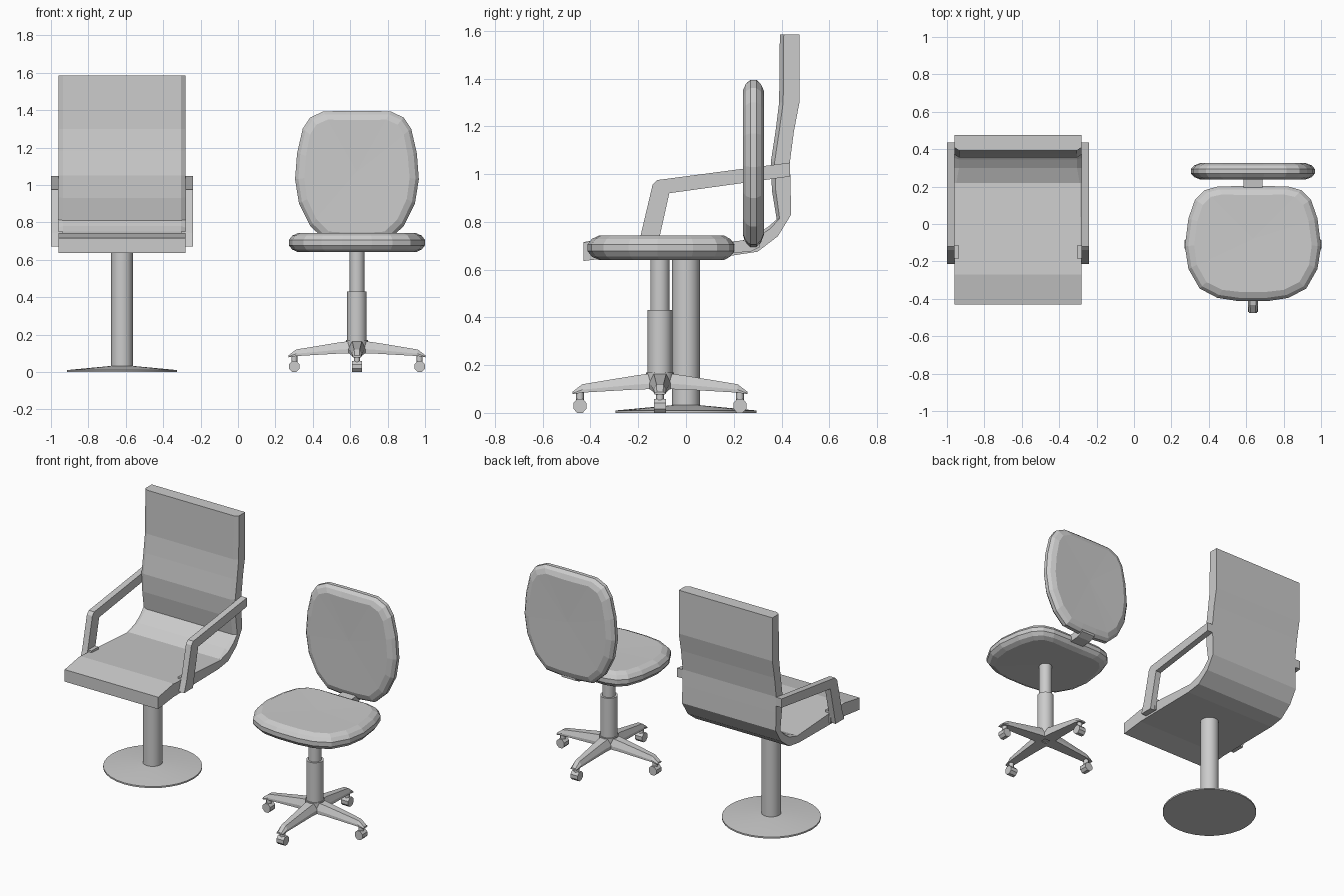
import bpy, bmesh, math
from mathutils import Vector, Matrix

cube = bpy.data.objects.get("Cube")
if cube:
    bpy.data.objects.remove(cube)

grey = bpy.data.materials.new("light_grey")
grey.use_nodes = True
grey.diffuse_color = (0.6, 0.6, 0.6, 1)
grey.node_tree.nodes["Principled BSDF"].inputs["Base Color"].default_value = (0.6, 0.6, 0.6, 1)


def finish(name, bm, smooth=False):
    bmesh.ops.recalc_face_normals(bm, faces=bm.faces)
    mesh = bpy.data.meshes.new(name)
    bm.to_mesh(mesh)
    bm.free()
    mesh.materials.append(grey)
    ob = bpy.data.objects.new(name, mesh)
    bpy.context.collection.objects.link(ob)
    if smooth:
        bpy.ops.object.select_all(action='DESELECT')
        ob.select_set(True)
        bpy.context.view_layer.objects.active = ob
        bpy.ops.object.shade_smooth_by_angle(angle=math.radians(35))
    return ob


def loft(name, rings, dish=None, matrix=None, smooth=False):
    """Skin closed rings of equal length; caps are flat, or fans to a dished centre."""
    bm = bmesh.new()
    rows = [[bm.verts.new(p) for p in ring] for ring in rings]
    n = len(rows[0])
    for a, b in zip(rows, rows[1:]):
        for i in range(n):
            j = (i + 1) % n
            bm.faces.new((a[i], a[j], b[j], b[i]))
    for row, d in ((rows[0], dish), (rows[-1], -dish if dish else None)):
        if dish is None:
            bm.faces.new(row)
        else:
            mid = sum((v.co for v in row), Vector()) / n + Vector((0, 0, d))
            bmesh.ops.triangle_fill  # fan built by hand below
            centre = bm.verts.new(mid)
            for i in range(n):
                bm.faces.new((row[i], row[(i + 1) % n], centre))
    if matrix:
        bm.transform(matrix)
    return finish(name, bm, smooth)


def turned(name, profile, x, y, sides=32):
    """Lathe a (radius, height) profile about a vertical axis."""
    turns = [math.tau * k / sides for k in range(sides)]
    return loft(name, [[(x + r * math.cos(t), y + r * math.sin(t), z) for t in turns]
                       for r, z in profile], smooth=True)


def extrude_x(name, outline, x0, x1):
    """Extrude a (y, z) outline between two x positions."""
    return loft(name, [[(x, y, z) for y, z in outline] for x in (x0, x1)])


def box(name, lo, hi):
    return extrude_x(name, [(lo[1], lo[2]), (hi[1], lo[2]), (hi[1], hi[2]), (lo[1], hi[2])],
                     lo[0], hi[0])


def cushion(name, half, thick, matrix):
    """Rounded pad: mirrored half outline, lofted through a rounded edge profile."""
    outline = half + [(-x, y) for x, y in reversed(half)]
    cy = sum(p[1] for p in outline) / len(outline)
    rings = []
    for inset, h in ((.05, 0), (.018, .14), (0, .36), (0, .64), (.018, .86), (.05, 1)):
        ring = []
        for x, y in outline:
            r = math.hypot(x, y - cy)
            s = 1 - inset / r
            ring.append((x * s, cy + (y - cy) * s, thick * h))
        rings.append(ring)
    return loft(name, rings, dish=.004, matrix=matrix)


# ---- Armchair ----
AX, HALF = -0.62, 0.34

# Shell: (inner y, z), (outer y, z), inner edge chamfer
shell = [
    ((-.43, .715), (-.43, .636), .003),
    ((-.27, .743), (-.27, .655), .003),
    ((.22, .715), (.20, .660), .010),
    ((.30, .750), (.30, .675), .025),
    ((.345, .780), (.385, .74), .025),
    ((.38, .810), (.44, .83), .025),
    ((.36, .930), (.438, .95), .025),
    ((.355, 1.05), (.435, 1.05), .025),
    ((.375, 1.18), (.452, 1.18), .025),
    ((.39, 1.30), (.475, 1.30), .025),
    ((.393, 1.585), (.475, 1.585), .025),
]
rings = []
for inner, outer, c in shell:
    i, o = Vector(inner), Vector(outer)
    s = i.lerp(o, 8 * c)
    section = [(HALF - c, i), (HALF, s), (HALF, o), (-HALF, o), (-HALF, s), (c - HALF, i)]
    rings.append([(AX + x, p.x, p.y) for x, p in section])
loft("armchair_shell", rings)

# Arms and their mounting tabs
arm = [(-.215, .67), (-.19, .743), (-.14, .955), (-.12, .975), (.435, 1.048), (.435, .99),
       (-.07, .92), (-.11, .74), (-.125, .67)]
for side, word in ((1, "left"), (-1, "right")):
    x = AX + side * HALF
    extrude_x(word + "_arm", arm, x, x + side * .04)
    a, b = sorted((x - side * .025, x + side * .01))
    box(word + "_arm_tab", (a, -.185, .67), (b, -.115, .75))

# Pedestal
turned("armchair_post", [(.058, .02), (.058, .67)], AX, 0)
turned("armchair_base", [(.295, 0), (.295, .01), (.06, .032)], AX, 0)

# ---- Task chair ----
TX, TY = 0.636, -0.109

seat_half = [(.08, -.412), (.19, -.395), (.285, -.345), (.345, -.24), (.364, -.12),
             (.345, .03), (.31, .13), (.26, .18), (.19, .2), (.07, .203)]
cushion("task_seat", seat_half, .103, Matrix.Translation((TX, 0, .64)))

back_half = [(.06, .695), (.17, .705), (.25, .78), (.31, .90), (.331, 1.03),
             (.32, 1.17), (.29, 1.30), (.25, 1.36), (.18, 1.393), (.06, 1.395)]
cushion("task_back", back_half, .088,
        Matrix.Translation((TX, .326, 0)) @ Matrix.Rotation(math.pi / 2, 4, 'X'))

extrude_x("back_bracket", [(.12, .665), (.27, .675), (.31, .695), (.31, .73), (.12, .71)],
          TX - .05, TX + .05)

# Gas column and hub
turned("task_column", [(.04, .40), (.04, .66)], TX, TY)
turned("column_sleeve", [(.052, .11), (.052, .43)], TX, TY)
turned("leg_hub", [(.058, .105), (.058, .17)], TX, TY, 16)

# Four legs with casters: (reach, base half width, top half width, base z, top z)
stations = [(.02, .047, .028, .10, .168), (.10, .04, .024, .098, .157),
            (.325, .026, .015, .085, .12), (.367, .022, .013, .078, .088)]
octagon = [math.tau * (k + .5) / 8 for k in range(8)]
for k, word in enumerate(("left", "back", "right", "front")):
    ang = k * math.pi / 2
    place = Matrix.Translation((TX, TY, 0)) @ Matrix.Rotation(ang, 4, 'Z')
    loft(word + "_leg", [[(r, -b, z0), (r, b, z0), (r, b, z0 + .35 * (z1 - z0)), (r, t, z1),
                          (r, -t, z1), (r, -b, z0 + .35 * (z1 - z0))]
                         for r, b, t, z0, z1 in stations], matrix=place)
    loft(word + "_caster", [[(.335 + .03 * math.cos(a), w, .029 + .031 * math.sin(a))
                             for a in octagon] for w in (-.026, .026)], matrix=place)
    turned(word + "_caster_stem", [(.016, .05), (.016, .095)],
           TX + .335 * math.cos(ang), TY + .335 * math.sin(ang), 12)
